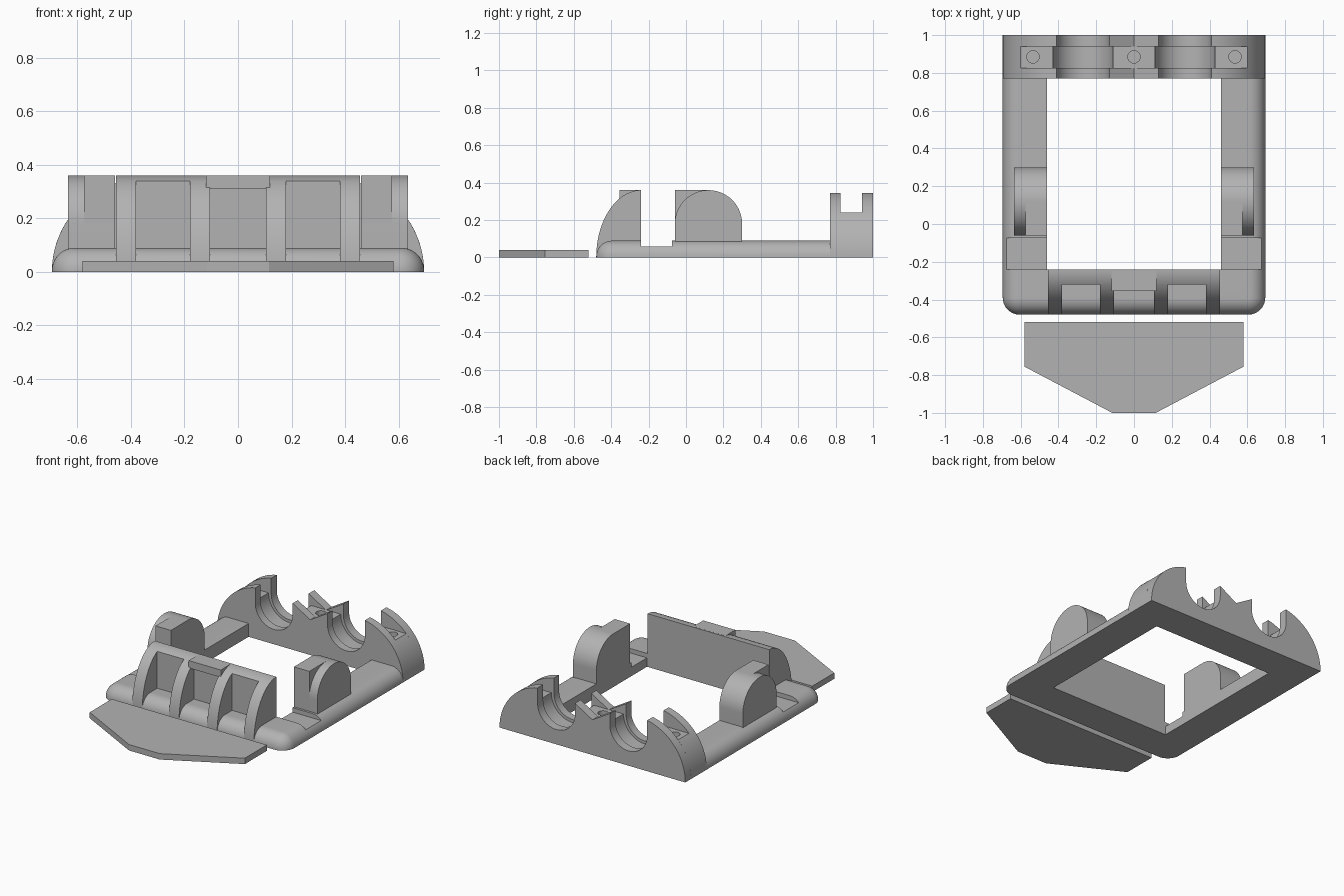
import bpy, bmesh
from math import sin, cos, pi, radians, sqrt, asin
from mathutils import Matrix, Vector

if "Cube" in bpy.data.objects:
    bpy.data.objects.remove(bpy.data.objects["Cube"])

grey = bpy.data.materials.new("plain grey")
grey.use_nodes = True
colour = (0.45, 0.45, 0.45, 1)
grey.diffuse_color = colour
grey.node_tree.nodes["Principled BSDF"].inputs["Base Color"].default_value = colour


def finish(name, bm):
    bmesh.ops.recalc_face_normals(bm, faces=bm.faces)
    mesh = bpy.data.meshes.new(name)
    bm.to_mesh(mesh)
    bm.free()
    ob = bpy.data.objects.new(name, mesh)
    bpy.context.collection.objects.link(ob)
    mesh.materials.append(grey)
    return ob


def prism(name, points, lo, hi, axis):
    """Extrude a 2D outline along an axis from lo to hi."""
    place = {"x": lambda a, b, d: (d, a, b),
             "y": lambda a, b, d: (a, d, b),
             "z": lambda a, b, d: (a, b, d)}[axis]
    bm = bmesh.new()
    face = bm.faces.new([bm.verts.new(place(a, b, lo)) for a, b in points])
    new = bmesh.ops.extrude_face_region(bm, geom=[face])["geom"]
    shift = Vector(place(0, 0, hi - lo))
    bmesh.ops.translate(bm, vec=shift, verts=[v for v in new if isinstance(v, bmesh.types.BMVert)])
    return finish(name, bm)


def box(name, x0, x1, y0, y1, z0, z1):
    return prism(name, [(x0, y0), (x1, y0), (x1, y1), (x0, y1)], z0, z1, "z")


def arc(cx, cy, rx, ry, start, end, n=20):
    return [(cx + rx * cos(start + (end - start) * i / n),
             cy + ry * sin(start + (end - start) * i / n)) for i in range(n + 1)]


def cut(target, cutters):
    for c in cutters:
        c.hide_render = True
        c.hide_set(True)
        mod = target.modifiers.new("cut", "BOOLEAN")
        mod.operation = "DIFFERENCE"
        mod.solver = "EXACT"
        mod.object = c
    bpy.context.view_layer.objects.active = target
    for mod in list(target.modifiers):
        bpy.ops.object.modifier_apply(modifier=mod.name)
    for c in cutters:
        bpy.data.objects.remove(c)


def smooth(ob):
    bpy.ops.object.select_all(action="DESELECT")
    ob.select_set(True)
    bpy.context.view_layer.objects.active = ob
    bpy.ops.object.shade_smooth_by_angle(angle=radians(25))


# Base frame: outline rings shrinking upwards give the rounded rim
def base_outline(inset):
    r = 0.09 - inset
    right = arc(0.605, -0.39, r, r, -pi / 2, 0, 10) + [(0.695 - inset, 0.77)]
    return right + [(-x, y) for x, y in reversed(right)]


bm = bmesh.new()
rings = []
levels = [(0, 0)] + [(0.085 * (1 - cos(t)), 0.005 + 0.085 * sin(t))
                     for t in [pi / 2 * i / 10 for i in range(11)]]
for inset, z in levels:
    rings.append([bm.verts.new((x, y, z)) for x, y in base_outline(inset)])
for low, high in zip(rings, rings[1:]):
    for i in range(len(low)):
        j = (i + 1) % len(low)
        bm.faces.new((low[i], low[j], high[j], high[i]))
bm.faces.new(rings[0])
bm.faces.new(rings[-1])
base = finish("base_frame", bm)
cut(base, [box("opening", -0.46, 0.46, -0.24, 0.9, -1, 1),
           box("side_notch", -1, 1, -0.24, -0.075, 0.06, 1)])
smooth(base)

# Front housing: quarter-round body with three pockets leaving four ribs
housing = prism("front_housing",
                arc(-0.24, 0, 0.24, 0.36, pi, pi / 2, 28) + [(-0.24, 0)], -0.455, 0.455, "x")
cut(housing, [box("pocket", a, b, -0.6, -0.32, -0.1, 0.5)
              for a, b in ((-0.38, -0.18), (-0.105, 0.105), (0.18, 0.38))])
smooth(housing)
box("front_ledge", -0.12, 0.12, -0.355, -0.25, 0.31, 0.36)

# Side supports: rounded arch plus a square inner block
for side, s in (("right", -1), ("left", 1)):
    x0, x1 = sorted((s * 0.46, s * 0.635))
    arch = arc(0.12, 0.18, 0.18, 0.18, 0, pi, 32) + [(-0.06, 0.04), (0.30, 0.04)]
    smooth(prism(side + "_arch", arch, x0, x1, "x"))
    x0, x1 = sorted((s * 0.46, s * 0.575))
    box(side + "_block", x0, x1, -0.06, 0.12, 0.04, 0.36)


# Rear cradle: round shoulders with two U-shaped seats
def cradle_outline(seat, top, mid):
    stop = asin(min(top / 0.35, 1)) if top < 0.3 else asin(sqrt(1 - (0.065 / 0.35) ** 2))
    half = arc(0.345, 0, 0.35, 0.35, 0, stop)
    if top < 0.3:
        half.append((0.27 + seat, top))
    half += arc(0.27, 0.24, seat, seat, 0, -pi, 28)
    if mid > 0.24:
        half.append((0.27 - seat, mid))
    centre = [(0, 0.238)] if mid > 0.24 else []
    return half + centre + [(-x, z) for x, z in reversed(half)]


for name, y0, y1 in (("cradle_front_wall", 0.77, 0.825), ("cradle_rear_wall", 0.94, 1.0)):
    smooth(prism(name, cradle_outline(0.14, 0.345, 0.315), y0, y1, "y"))

floor = prism("cradle_floor", cradle_outline(0.16, 0.24, 0.24), 0.825, 0.94, "y")
cut(floor, [prism("screw_hole", arc(x, 0.885, 0.033, 0.033, 0, 2 * pi, 24)[:-1], 0.1, 0.4, "z")
            for x in (-0.535, 0, 0.535)])
smooth(floor)

# Separate flat plate in front
plate = [(0.58, -0.52), (0.58, -0.755), (0.115, -1)]
prism("front_plate", plate + [(-x, y) for x, y in reversed(plate)], 0, 0.04, "z")
